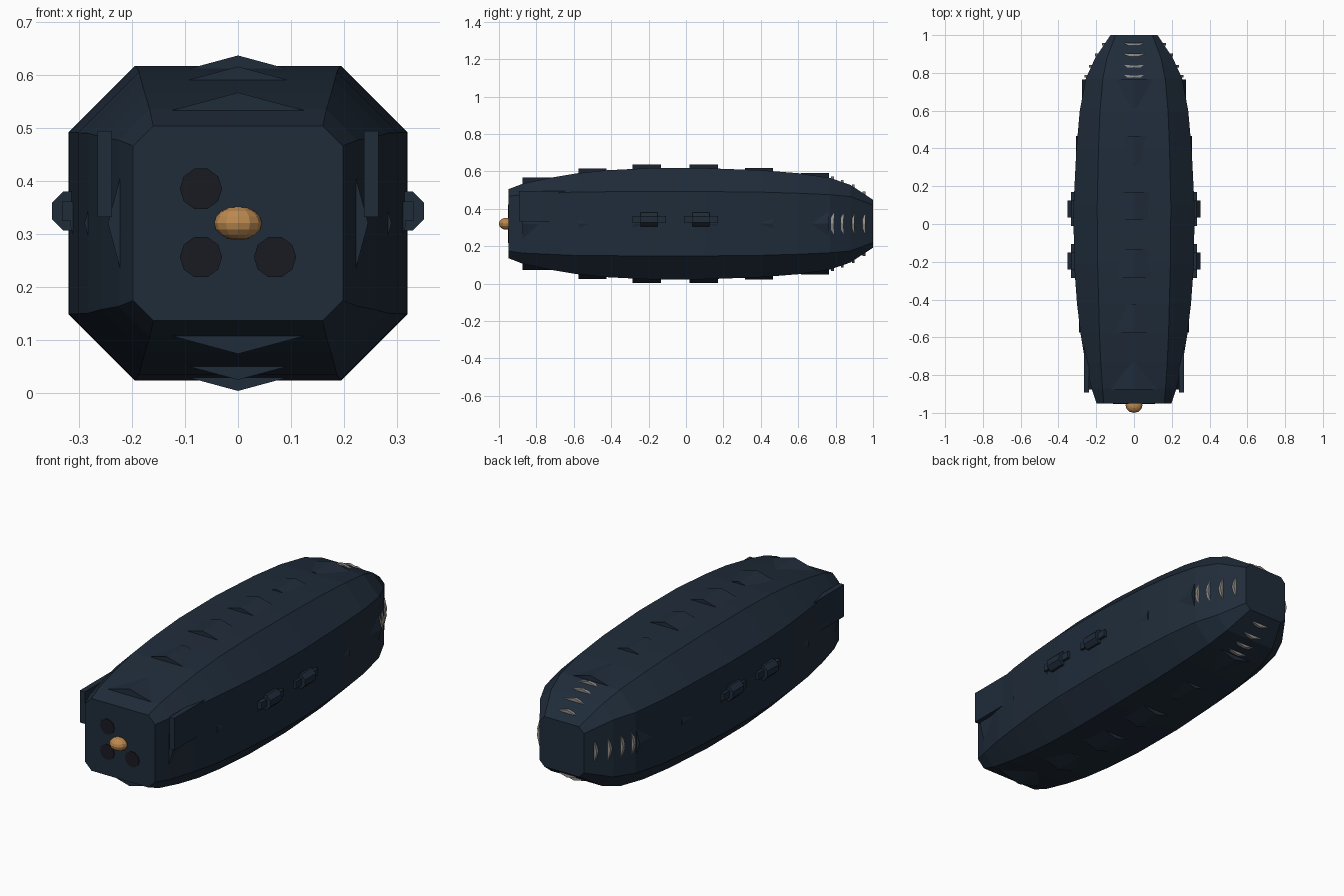
import bpy, bmesh, math
from mathutils import Matrix, Vector

if "Cube" in bpy.data.objects:
    bpy.data.objects.remove(bpy.data.objects["Cube"])

CZ = 0.32  # height of the hull axis


def material(name, rgb):
    m = bpy.data.materials.new(name)
    m.diffuse_color = (*rgb, 1)
    m.use_nodes = True
    m.node_tree.nodes["Principled BSDF"].inputs["Base Color"].default_value = m.diffuse_color
    return m


NAVY = material("navy", (0.014, 0.025, 0.042))
GREY = material("vent_grey", (0.3, 0.28, 0.26))
AMBER = material("amber", (0.5, 0.25, 0.08))
DARK = material("dark_port", (0.010, 0.010, 0.016))


def finish(name, bm, mat):
    bmesh.ops.recalc_face_normals(bm, faces=bm.faces)
    me = bpy.data.meshes.new(name)
    bm.to_mesh(me)
    bm.free()
    me.materials.append(mat)
    ob = bpy.data.objects.new(name, me)
    bpy.context.collection.objects.link(ob)
    return ob


def loft(name, rings, mat):
    bm = bmesh.new()
    loops = [[bm.verts.new(p) for p in r] for r in rings]
    n = len(loops[0])
    for a, b in zip(loops, loops[1:]):
        for i in range(n):
            j = (i + 1) % n
            bm.faces.new((a[i], a[j], b[j], b[i]))
    bm.faces.new(loops[0])
    bm.faces.new(loops[-1])
    return finish(name, bm, mat)


def box(name, centre, size, mat):
    bm = bmesh.new()
    bmesh.ops.create_cube(bm, size=1, matrix=Matrix.Translation(centre) @ Matrix.Diagonal((*size, 1)))
    return finish(name, bm, mat)


def cylinder(name, centre, radius, depth, sides, mat):
    # cylinder lying along y, with a flat side facing up
    bm = bmesh.new()
    rot = Matrix.Rotation(math.pi / 2, 4, 'X') @ Matrix.Rotation(math.pi / sides, 4, 'Z')
    bmesh.ops.create_cone(bm, cap_ends=True, segments=sides, radius1=radius, radius2=radius,
                          depth=depth, matrix=Matrix.Translation(centre) @ rot)
    return finish(name, bm, mat)


def wedge(name, side, y, apex, half, thick, mat):
    # shallow peaked rib; side 0 = top, 1 = left, 2 = bottom, 3 = right
    turn = Matrix.Rotation(side * math.pi / 2, 3, 'Y')
    prof = [(-half, apex - 0.27 * half), (0, apex), (half, apex - 0.27 * half), (0, apex - 0.54 * half)]
    rings = [[turn @ Vector((x, yy, z)) + Vector((0, 0, CZ)) for x, z in prof]
             for yy in (y - thick / 2, y + thick / 2)]
    return loft(name, rings, mat)


# Hull: chamfered box section (y, half width, half height, chamfer)
STATIONS = [
    (-0.95, 0.198, 0.184, 0.038), (-0.87, 0.225, 0.215, 0.058), (-0.73, 0.258, 0.245, 0.082),
    (-0.58, 0.283, 0.270, 0.100), (-0.42, 0.302, 0.286, 0.115), (-0.20, 0.318, 0.297, 0.125),
    (0.10, 0.320, 0.297, 0.125), (0.40, 0.305, 0.286, 0.117), (0.60, 0.287, 0.270, 0.107),
    (0.77, 0.255, 0.245, 0.090), (0.88, 0.205, 0.207, 0.062), (1.0, 0.125, 0.128, 0.028)]


def section(y, w, h, c):
    pts = [(w, h - c), (w - c, h), (c - w, h), (-w, h - c),
           (-w, c - h), (c - w, -h), (w - c, -h), (w, c - h)]
    return [(x, y, CZ + z) for x, z in pts]


loft("hull", [section(*s) for s in STATIONS], NAVY)


def hull_at(y, k):
    for a, b in zip(STATIONS, STATIONS[1:]):
        if a[0] <= y <= b[0]:
            return a[k] + (b[k] - a[k]) * (y - a[0]) / (b[0] - a[0])


# Peaked ribs on all four sides (y, top apex, side apex)
RIBS = [(-0.80, 0.247, 0.246), (-0.50, 0.296, 0.290), (-0.21, 0.317, 0.318),
        (0.095, 0.317, 0.320), (0.39, 0.298, 0.306), (0.69, 0.272, 0.274)]
for i, (y, top, flank) in enumerate(RIBS):
    for s in range(4):
        wedge(f"rib_{i}_{s}", s, y, flank if s % 2 else top, 0.13, 0.15, NAVY)

# Grey vent slats near the stern
for i, (y, half) in enumerate([(0.783, 0.075), (0.836, 0.065), (0.895, 0.058), (0.952, 0.05)]):
    for s in range(4):
        wedge(f"vent_{i}_{s}", s, y, hull_at(y, 1 if s % 2 else 2) + 0.012, half, 0.014, GREY)

# Side pods with through bars, and bow fins
for label, sx in (("left", -1), ("right", 1)):
    for i, y in enumerate((-0.197, 0.08)):
        cylinder(f"pod_{label}_{i}", (sx * 0.315, y, 0.343), 0.04, 0.09, 8, NAVY)
        box(f"pod_bar_{label}_{i}", (sx * 0.318, y, 0.343), (0.03, 0.18, 0.036), NAVY)
    box(f"bow_fin_{label}", (sx * 0.252, -0.77, 0.413), (0.028, 0.245, 0.163), NAVY)

# Bow ports and amber lamp
for i, (x, z) in enumerate([(-0.07, 0.385), (-0.07, 0.256), (0.07, 0.256)]):
    cylinder(f"bow_port_{i}", (x, -0.948, z), 0.04, 0.01, 10, DARK)
bm = bmesh.new()
bmesh.ops.create_uvsphere(bm, u_segments=12, v_segments=8, radius=1,
                          matrix=Matrix.Translation((0, -0.96, CZ)) @ Matrix.Diagonal((0.045, 0.04, 0.032, 1)))
finish("bow_lamp", bm, AMBER)
